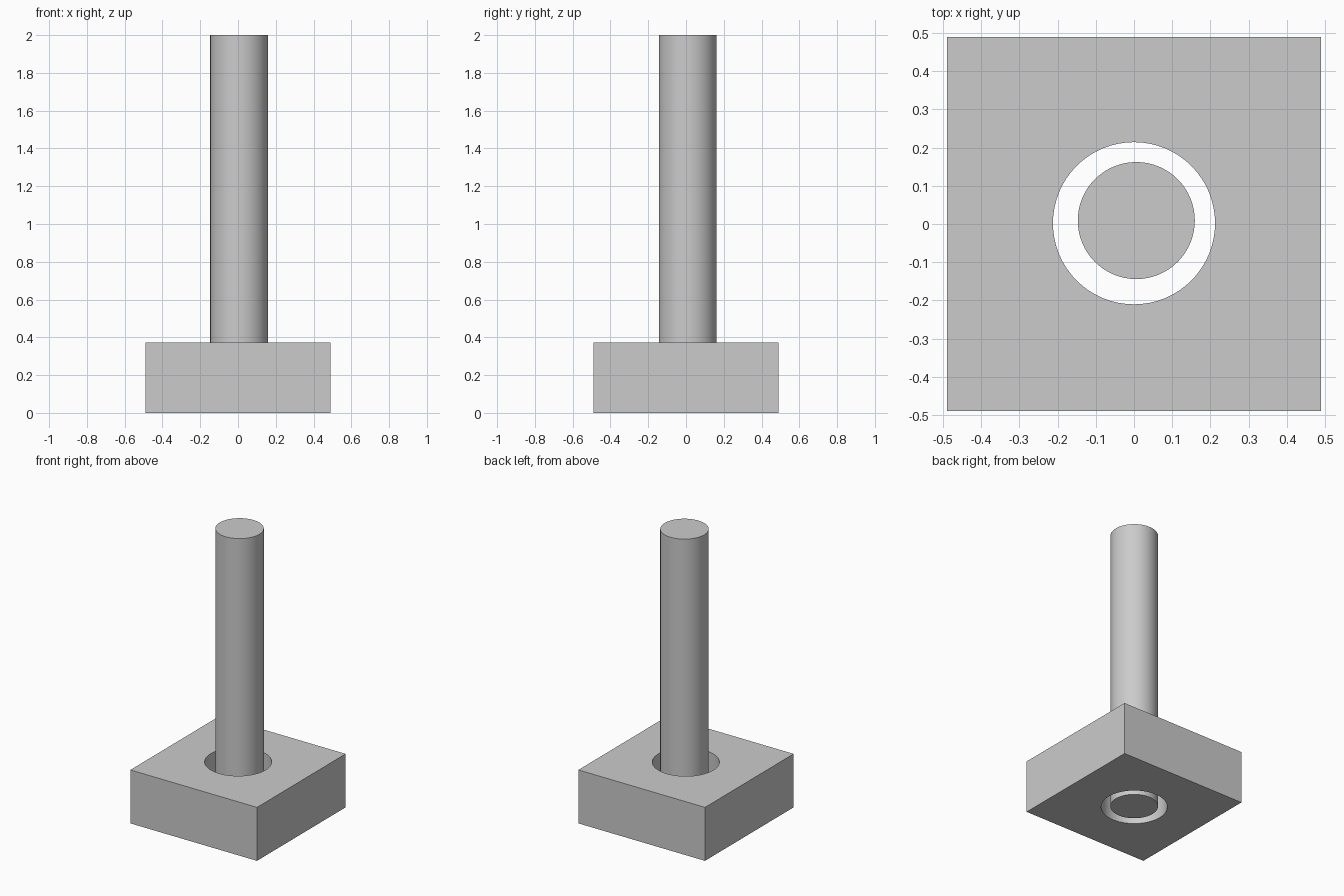
import bpy
import math

cube = bpy.data.objects.get("Cube")
if cube:
    bpy.data.objects.remove(cube, do_unlink=True)

BLOCK_SIDE, BLOCK_HEIGHT = 0.977, 0.373
HOLE_RADIUS, PEG_RADIUS, PEG_HEIGHT = 0.212, 0.153, 2.0

# Single grey material
grey = bpy.data.materials.new("plain grey")
grey.use_nodes = True
colour = (0.6, 0.6, 0.6, 1)
grey.diffuse_color = colour
grey.node_tree.nodes["Principled BSDF"].inputs["Base Color"].default_value = colour


def cylinder(name, radius, bottom, top, x=0, y=0):
    bpy.ops.mesh.primitive_cylinder_add(
        vertices=64, radius=radius, depth=top - bottom,
        location=(x, y, (bottom + top) / 2))
    obj = bpy.context.object
    obj.name = name
    obj.data.materials.append(grey)
    return obj


def smooth(obj):
    bpy.ops.object.select_all(action="DESELECT")
    obj.select_set(True)
    bpy.context.view_layer.objects.active = obj
    bpy.ops.object.shade_smooth_by_angle(angle=math.radians(30))


# Square block
bpy.ops.mesh.primitive_cube_add(size=1, location=(0, 0, BLOCK_HEIGHT / 2))
block = bpy.context.object
block.name = "square_block"
block.scale = (BLOCK_SIDE, BLOCK_SIDE, BLOCK_HEIGHT)
bpy.ops.object.transform_apply(location=True, scale=True)
block.data.materials.append(grey)

# Round hole right through the block
cutter = cylinder("hole_cutter", HOLE_RADIUS, -0.1, BLOCK_HEIGHT + 0.1, y=0.002)
cutter.hide_render = True
hole = block.modifiers.new("round hole", "BOOLEAN")
hole.operation = "DIFFERENCE"
hole.solver = "EXACT"
hole.object = cutter
bpy.context.view_layer.objects.active = block
bpy.ops.object.modifier_apply(modifier=hole.name)
bpy.data.objects.remove(cutter, do_unlink=True)
smooth(block)

# Loose round peg standing in the hole, slightly off centre
peg = cylinder("round_peg", PEG_RADIUS, 0, PEG_HEIGHT, x=0.006, y=0.009)
smooth(peg)
